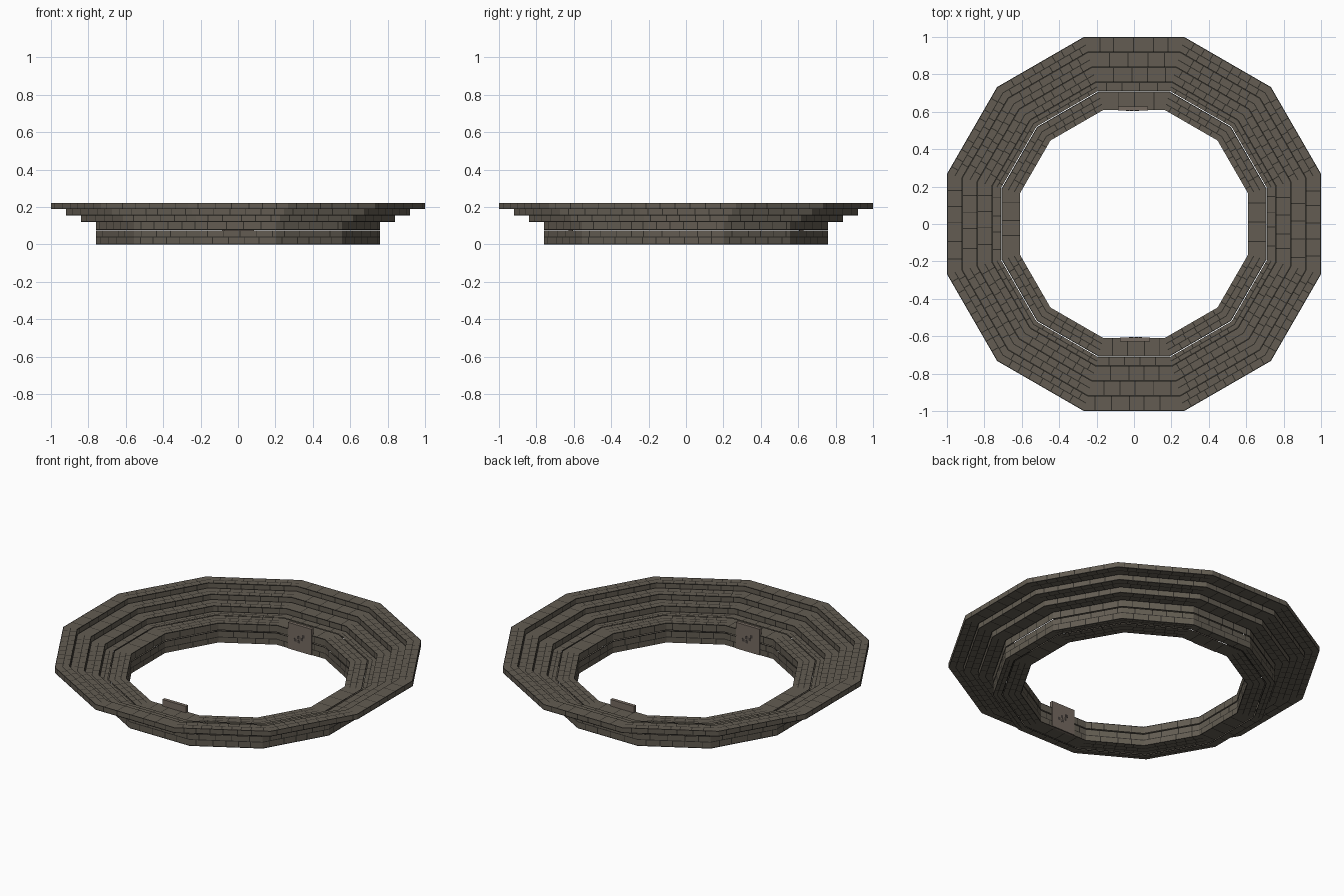
import bpy, bmesh, math, random
from mathutils import Matrix, Vector

if "Cube" in bpy.data.objects:
    bpy.data.objects.remove(bpy.data.objects["Cube"])

random.seed(4)
TAN = math.tan(math.pi / 12)
GAP, SLIT = 0.005, 0.002


def material(name, rgb):
    m = bpy.data.materials.new(name)
    m.diffuse_color = (*rgb, 1)
    m.use_nodes = True
    m.node_tree.nodes["Principled BSDF"].inputs["Base Color"].default_value = m.diffuse_color
    return m


BRICK = material("stone", (0.125, 0.108, 0.084))
MORTAR = material("mortar", (0.03, 0.027, 0.022))
DOOR = material("door_stone", (0.18, 0.145, 0.12))
DARK = material("door_mark", (0.06, 0.05, 0.045))


def brick_face(bm, seg, a, b, rows, length):
    """Flat trapezoid between profile points a and b, split into bricks and mortar."""
    rot = Matrix.Rotation(seg * math.pi / 6, 3, 'Z')

    def quad(v0, v1, s0, s1, mat):
        pts = []
        for v, s in ((v0, s0), (v1, s0), (v1, s1), (v0, s1)):
            r, z = a[0] + (b[0] - a[0]) * v, a[1] + (b[1] - a[1]) * v
            w = r * TAN
            pts.append(bm.verts.new(rot @ Vector((r, max(-w, min(w, s)), z))))
        bm.faces.new(pts[::-1]).material_index = mat

    g = GAP / math.dist(a, b)
    inner = min(a[0], b[0]) * TAN
    for i in range(rows):
        v0, v1 = i / rows, (i + 1) / rows
        quad(v0, v0 + g, -9, 9, 1)
        v0 += g
        left = -9
        s = -inner + length * random.uniform(0.35, 0.9)
        while s < inner - 0.02:
            quad(v0, v1, left, s, 0)
            quad(v0, v1, s, s + GAP, 1)
            left = s + GAP
            s += length * random.uniform(0.8, 1.2)
        quad(v0, v1, left, 9, 0)


def ring(name, edges):
    """Twelve-sided ring from profile edges (start, end, kind)."""
    bm = bmesh.new()
    for seg in range(12):
        for a, b, kind in edges:
            if kind == "wall":
                rows = max(1, round(math.dist(a, b) / 0.038))
                brick_face(bm, seg, a, b, rows, 0.085)
            elif seg % 3 == 0:
                brick_face(bm, seg, a, b, 1, 0.09)
            else:
                brick_face(bm, seg, a, b, max(2, round(math.dist(a, b) / 0.035)), 0.06)
    me = bpy.data.meshes.new(name)
    bmesh.ops.remove_doubles(bm, verts=bm.verts, dist=1e-5)
    bm.to_mesh(me)
    bm.free()
    me.materials.append(BRICK)
    me.materials.append(MORTAR)
    ob = bpy.data.objects.new(name, me)
    bpy.context.collection.objects.link(ob)


# Base ring: walls with a narrow slit, floor and underside in two strips
H = 0.12
ring("base_wall", [
    ((0.76, 0), (0.76, 0.075 - SLIT), "wall"),
    ((0.76, 0.075 + SLIT), (0.76, H), "wall"),
    ((0.76, H), (0.71 + SLIT, H), "flat"),
    ((0.71 - SLIT, H), (0.61, H), "flat"),
    ((0.61, H), (0.61, 0.075 + SLIT), "wall"),
    ((0.61, 0.075 - SLIT), (0.61, 0), "wall"),
    ((0.61, 0), (0.71 - SLIT, 0), "flat"),
    ((0.71 + SLIT, 0), (0.76, 0), "flat"),
])

# Stepped seating tiers, each one further out and higher
for i, (r, z0, z1) in enumerate([(0.76, H, 0.155), (0.84, 0.155, 0.188), (0.92, 0.188, 0.22)]):
    R = r + 0.08
    ring(f"seating_tier_{i + 1}", [
        ((R, z0), (R, z1), "wall"),
        ((R, z1), (r, z1), "flat"),
        ((r, z1), (r, z0), "wall"),
        ((r, z0), (R, z0), "flat"),
    ])


def box(name, lo, hi, mat, turn):
    bm = bmesh.new()
    bmesh.ops.create_cube(bm, size=1)
    size = [h - l for l, h in zip(lo, hi)]
    mid = [(h + l) / 2 for l, h in zip(lo, hi)]
    bm.transform(Matrix.Rotation(turn, 4, 'Z') @ Matrix.Translation(mid) @ Matrix.Diagonal((*size, 1)))
    me = bpy.data.meshes.new(name)
    bm.to_mesh(me)
    bm.free()
    me.materials.append(mat)
    ob = bpy.data.objects.new(name, me)
    bpy.context.collection.objects.link(ob)


# Two stone gates facing each other, with a small dark diamond pattern
for side, turn in (("back", 0), ("front", math.pi)):
    box(f"{side}_gate", (-0.085, 0.606, 0), (0.075, 0.627, 0.16), DOOR, turn)
    for j, (x, z) in enumerate([(-0.035, 0.065), (-0.015, 0.085), (-0.01, 0.06), (0.01, 0.08), (0.02, 0.1)]):
        box(f"{side}_gate_mark_{j}", (x - 0.008, 0.605, z - 0.009), (x + 0.008, 0.607, z + 0.009), DARK, turn)
